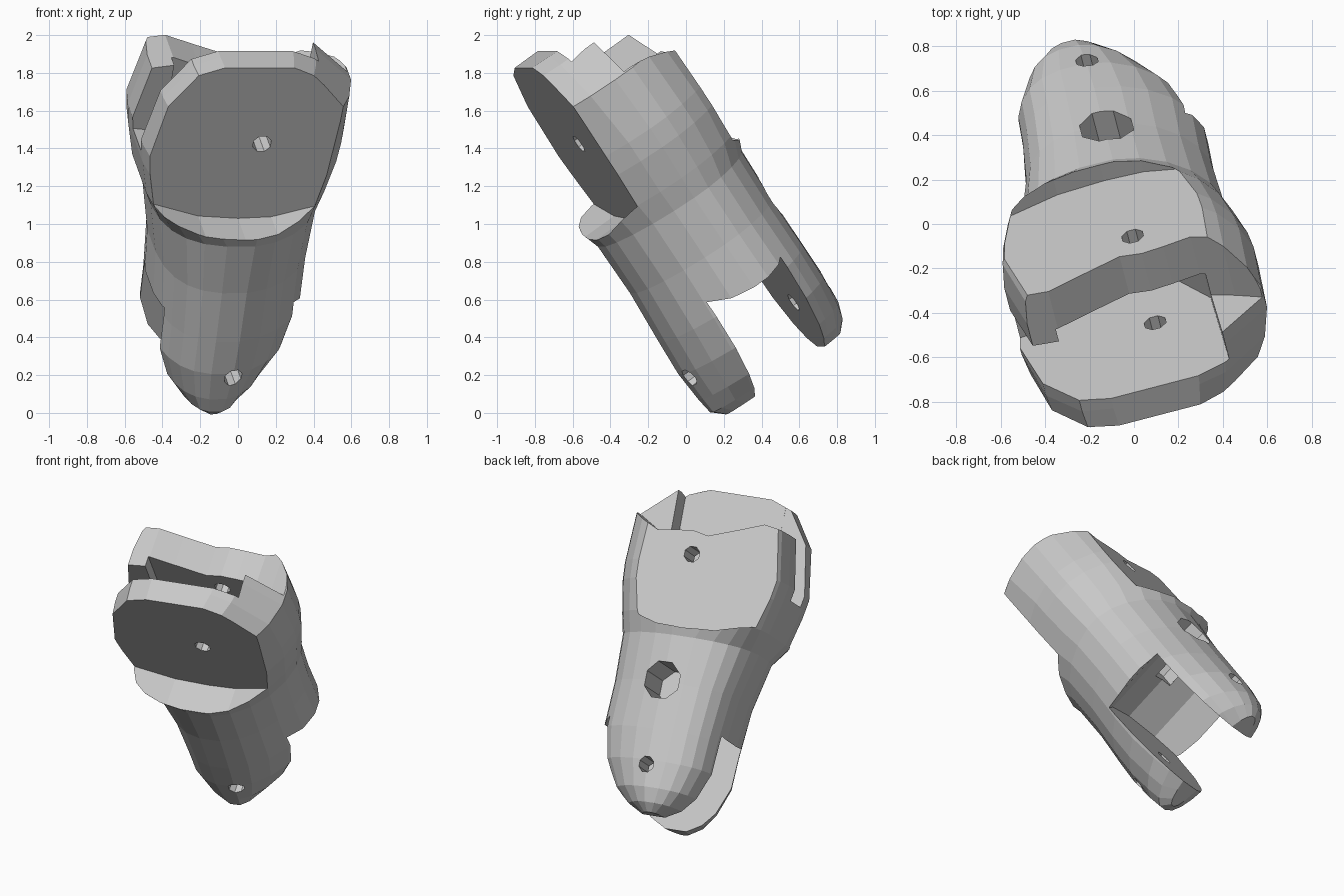
import bpy, bmesh, math
from mathutils import Matrix

old = bpy.data.objects.get("Cube")
if old:
    bpy.data.objects.remove(old, do_unlink=True)

grey = bpy.data.materials.new("plain_grey")
grey.use_nodes = True
COLOR = (0.58, 0.58, 0.58, 1)
grey.diffuse_color = COLOR
grey.node_tree.nodes["Principled BSDF"].inputs["Base Color"].default_value = COLOR


def make_object(name, bm):
    bmesh.ops.recalc_face_normals(bm, faces=bm.faces[:])
    mesh = bpy.data.meshes.new(name)
    bm.to_mesh(mesh)
    bm.free()
    mesh.materials.append(grey)
    ob = bpy.data.objects.new(name, mesh)
    bpy.context.scene.collection.objects.link(ob)
    return ob


def prism(name, profile, low, high):
    """Extrude a flat profile (across, along) through the thickness."""
    bm = bmesh.new()
    rings = [[bm.verts.new((x, y, z)) for x, y in profile] for z in (low, high)]
    bm.faces.new(rings[0])
    bm.faces.new(rings[1])
    n = len(profile)
    for i in range(n):
        j = (i + 1) % n
        bm.faces.new((rings[0][i], rings[0][j], rings[1][j], rings[1][i]))
    return make_object(name, bm)


def circle(cx, cy, radius, sides=8):
    steps = [2 * math.pi * (i + 0.5) / sides for i in range(sides)]
    return [(cx + radius * math.cos(a), cy + radius * math.sin(a)) for a in steps]


def section(along, left, right, low, high, sides=24):
    """Bulging right side, squarer left side, widest a little behind the middle."""
    mid_x, mid_z = -0.07, 0.08
    left_power = 4 if along < -0.2 else 2.8
    points = []
    for i in range(sides):
        a = 2 * math.pi * (i + 0.5) / sides
        c, s = math.cos(a), math.sin(a)
        power = 2 / (1.8 if c > 0 else left_power)
        reach_x = right - mid_x if c > 0 else mid_x - left
        reach_z = high - mid_z if s > 0 else mid_z - low
        points.append((mid_x + reach_x * math.copysign(abs(c) ** power, c), along,
                       mid_z + reach_z * math.copysign(abs(s) ** power, s)))
    return points


# Solid link body: along, left, right, low, high
stations = [
    (-1.17, -0.30, 0.12, -0.52, 0.5),
    (-1.12, -0.44, 0.26, -0.54, 0.52),
    (-0.92, -0.58, 0.49, -0.55, 0.56),
    (-0.60, -0.64, 0.50, -0.47, 0.57),
    (-0.48, -0.62, 0.49, -0.47, 0.57),
    (-0.28, -0.57, 0.45, -0.46, 0.54),
    (-0.15, -0.51, 0.42, -0.43, 0.48),
    (0.15, -0.44, 0.41, -0.43, 0.47),
    (0.45, -0.41, 0.42, -0.45, 0.47),
    (0.65, -0.40, 0.37, -0.46, 0.47),
    (0.82, -0.33, 0.26, -0.45, 0.46),
    (0.91, -0.25, 0.15, -0.44, 0.43),
    (0.965, -0.15, 0.03, -0.38, 0.38),
]
bm = bmesh.new()
rings = [[bm.verts.new(p) for p in section(*st)] for st in stations]
for a, b in zip(rings, rings[1:]):
    for i in range(len(a)):
        j = (i + 1) % len(a)
        bm.faces.new((a[i], a[j], b[j], b[i]))
bm.faces.new(rings[0])
bm.faces.new(rings[-1])
link = make_object("hinge_link", bm)

# Flats on the outside of the upper fork, ending in a curved step
flat = [(-1, -1.5), (1, -1.5), (1, -0.45), (0.28, -0.265), (0.1, -0.21),
        (-0.08, -0.2), (-0.3, -0.215), (-0.55, -0.29), (-1, -0.45)]
# Shorter rear plate with raised corners
trim = [(-1, -1.5), (1, -1.5), (1, -1.1), (0.48, -0.93), (0.36, -0.86),
        (0.23, -0.8), (0.1, -0.82), (0, -0.83), (-0.1, -0.81),
        (-0.3, -0.88), (-0.45, -0.935), (-1, -0.85)]
# Slot between the upper plates, with a narrower gap on the left side
slot = [(-0.46, -1.5), (0.27, -1.5), (0.25, -0.6), (0.1, -0.36),
        (-0.18, -0.28), (-0.42, -0.38), (-0.46, -0.5)]
side_gap = [(-1, -1.5), (-0.4, -1.5), (-0.4, -0.5), (-1, -0.57)]
# Curved slot between the lower tabs
mouth = [(-1, 1.5), (-1, 0.75), (-0.42, 0.42), (-0.25, 0.27), (-0.03, 0.2),
         (0.2, 0.27), (0.38, 0.41), (1, 0.7), (1, 1.5)]

cutters = [
    prism("front_flat_cutter", flat, -1, -0.235),
    prism("rear_flat_cutter", flat, 0.41, 1),
    prism("rear_plate_cutter", trim, 0.08, 0.9),
    prism("upper_slot_cutter", slot, -0.08, 0.2),
    prism("side_gap_cutter", side_gap, -0.081, 0.13),
    prism("lower_slot_cutter", mouth, -0.21, 0.25),
    prism("upper_pin_cutter", circle(-0.02, -0.68, 0.052), -0.8, 0.8),
    prism("lower_pin_cutter", circle(-0.02, 0.68, 0.052), -0.8, 0.8),
    prism("bore_cutter", circle(-0.01, 0.14, 0.125), 0.1, 0.8),
]
for cutter in cutters:
    cutter.hide_render = True
    mod = link.modifiers.new(cutter.name, "BOOLEAN")
    mod.operation = "DIFFERENCE"
    mod.solver = "EXACT"
    mod.object = cutter

# Bake the cuts and drop the cutters
graph = bpy.context.evaluated_depsgraph_get()
baked = bpy.data.meshes.new_from_object(link.evaluated_get(graph))
link.modifiers.clear()
link.data = baked
for cutter in cutters:
    bpy.data.objects.remove(cutter, do_unlink=True)

# Lean and turn the link, then raise it onto the ground
lean = Matrix.Rotation(math.radians(14.6), 4, "Z") @ Matrix.Rotation(math.radians(-55.2), 4, "X")
baked.transform(Matrix.Translation((0, 0, 1)) @ lean)
for poly in baked.polygons:
    poly.use_smooth = False
    poly.material_index = 0
